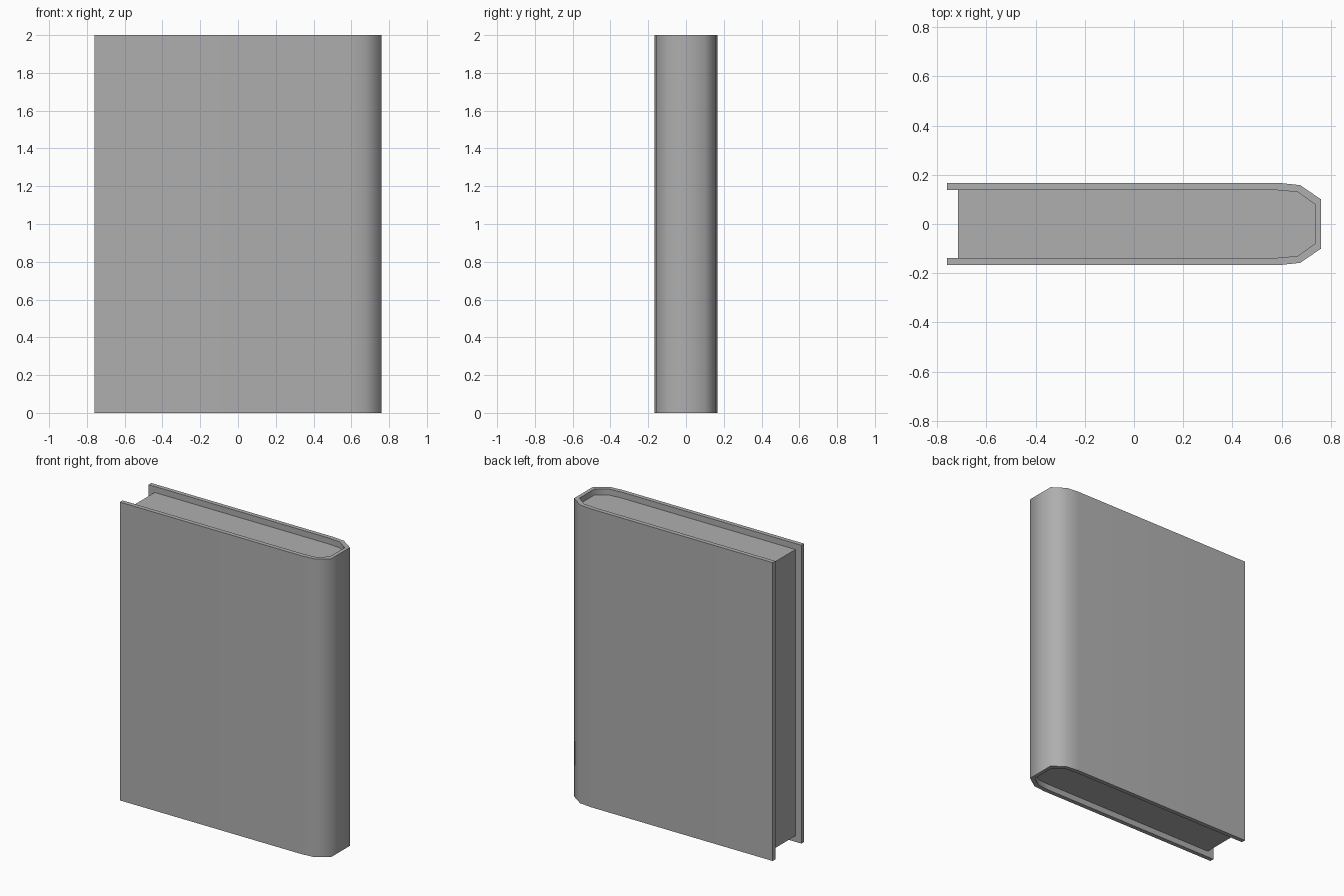
import bpy, bmesh
from math import radians

cube = bpy.data.objects.get("Cube")
if cube:
    bpy.data.objects.remove(cube, do_unlink=True)

HEIGHT = 2.0
RECESS = 0.04

grey = bpy.data.materials.new("plain grey")
grey.use_nodes = True
grey.diffuse_color = (0.427, 0.427, 0.427, 1)
bsdf = next(n for n in grey.node_tree.nodes if n.type == "BSDF_PRINCIPLED")
bsdf.inputs["Base Color"].default_value = grey.diffuse_color


def mirrored(half):
    """Complete a half outline (front edge to spine) with its mirror in y."""
    return [(x, -y) for x, y in half] + [(x, y) for x, y in reversed(half)]


def extrude_outline(name, outline, z0, z1):
    """Stand a closed outline up between two heights."""
    bm = bmesh.new()
    face = bm.faces.new([bm.verts.new((x, y, z0)) for x, y in outline])
    top = bmesh.ops.extrude_face_region(bm, geom=[face], use_keep_orig=True)["geom"]
    bmesh.ops.translate(bm, vec=(0, 0, z1 - z0),
                        verts=[v for v in top if isinstance(v, bmesh.types.BMVert)])
    bmesh.ops.recalc_face_normals(bm, faces=bm.faces)
    mesh = bpy.data.meshes.new(name)
    bm.to_mesh(mesh)
    bm.free()
    mesh.materials.append(grey)
    obj = bpy.data.objects.new(name, mesh)
    bpy.context.collection.objects.link(obj)
    bpy.ops.object.select_all(action="DESELECT")
    obj.select_set(True)
    bpy.context.view_layer.objects.active = obj
    bpy.ops.object.shade_smooth_by_angle(angle=radians(65))
    return obj


# Cover: two boards joined by a faceted, softly shaded spine
outer = [(-0.76, 0.167), (0.59, 0.167), (0.675, 0.158), (0.76, 0.1)]
inner = [(-0.76, 0.138), (0.575, 0.138), (0.665, 0.13), (0.735, 0.08)]
extrude_outline("cover", mirrored(outer) + mirrored(inner)[::-1], 0, HEIGHT)

# Page block: fills the cover, set back from the open edges
pages = [(-0.715, 0.138)] + inner[1:]
extrude_outline("pages", mirrored(pages), RECESS, HEIGHT - RECESS)
